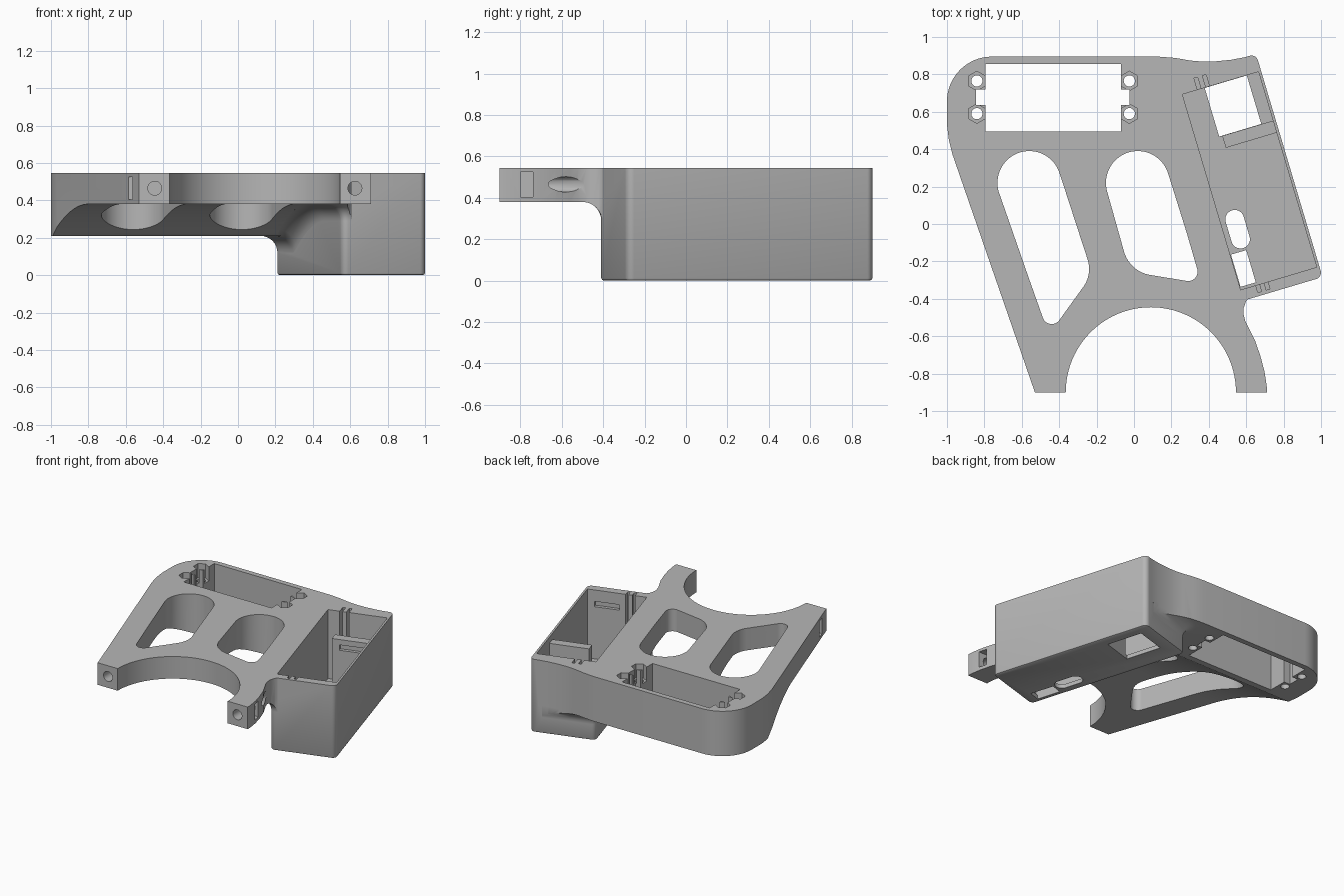
import bpy, bmesh
from math import sin, cos, pi, radians
from mathutils import Vector
from mathutils.geometry import convex_hull_2d

cube = bpy.data.objects.get("Cube")
if cube:
    bpy.data.objects.remove(cube, do_unlink=True)

TOP = 0.545
TILT = radians(16.6)
U0, U1, V0, V1, RAD = 0.415, 0.885, -0.56, 0.685, 0.035   # box in its own tilted axes

grey = bpy.data.materials.new("plain_grey")
grey.use_nodes = True
grey.diffuse_color = (0.47, 0.47, 0.47, 1)
grey.node_tree.nodes["Principled BSDF"].inputs["Base Color"].default_value = grey.diffuse_color


def tilt(u, v):
    return (u * cos(TILT) - v * sin(TILT), u * sin(TILT) + v * cos(TILT))


def arc(cx, cy, r, a0, a1, n=16):
    angles = [radians(a0 + (a1 - a0) * i / n) for i in range(n + 1)]
    return [(cx + r * cos(a), cy + r * sin(a)) for a in angles]


def circle(cx, cy, r, n=32):
    return arc(cx, cy, r, 0, 360, n)[:-1]


def hull(*circles):
    pts = [Vector(p) for c in circles for p in circle(*c, 64)]
    return [tuple(pts[i]) for i in convex_hull_2d(pts)]


def loft(name, rings):
    """Closed solid through a row of equal-length point rings."""
    bm = bmesh.new()
    rows = [[bm.verts.new(p) for p in ring] for ring in rings]
    bm.faces.new(rows[0])
    bm.faces.new(rows[-1])
    for a, b in zip(rows, rows[1:]):
        for i in range(len(a)):
            j = (i + 1) % len(a)
            bm.faces.new((a[i], a[j], b[j], b[i]))
    bmesh.ops.recalc_face_normals(bm, faces=bm.faces)
    mesh = bpy.data.meshes.new(name)
    bm.to_mesh(mesh)
    bm.free()
    obj = bpy.data.objects.new(name, mesh)
    bpy.context.collection.objects.link(obj)
    mesh.materials.append(grey)
    return obj


def prism(name, pts, z0, z1):
    return loft(name, [[(x, y, z) for x, y in pts] for z in (z0, z1)])


def block(name, u0, u1, v0, v1, z0, z1, turn=tilt):
    return prism(name, [turn(*p) for p in ((u0, v0), (u1, v0), (u1, v1), (u0, v1))], z0, z1)


def straight(x, y):
    return (x, y)


def combine(target, tool, operation):
    mod = target.modifiers.new("combine", "BOOLEAN")
    mod.operation, mod.object, mod.solver = operation, tool, "EXACT"
    bpy.context.view_layer.objects.active = target
    bpy.ops.object.modifier_apply(modifier=mod.name)
    bpy.data.objects.remove(tool, do_unlink=True)


def under(y):
    """Height of the plate's underside: thin at the front, deep at the back."""
    t = min(max((y + 0.12) / 0.57, 0), 1)
    return 0.38 - 0.17 * t * t


# Plate outline: legs, arch, neck, wavy back edge, rounded corner
outline = [(-0.53, -0.9)]
outline += arc(0.09, -0.9, 0.455, 180, 0, 48)
outline += [(0.71, -0.9), (0.71, -0.87), (0.698, -0.79), (0.677, -0.71), (0.65, -0.63),
            (0.615, -0.56), (0.595, -0.52), (0.585, -0.48), (0.586, -0.45), (0.598, -0.415),
            (0.615, -0.397), (0.645, -0.383), (0.82, -0.3), (0.63, 0.84), (0.61, 0.895),
            (0.52, 0.878), (0.44, 0.87), (0.37, 0.868), (0.3, 0.874), (0.22, 0.888), (0.13, 0.895)]
outline += arc(-0.76, 0.655, 0.24, 90, 180)
outline += [(-1, 0.53), (-0.99, 0.45), (-0.97, 0.37)]

frame = prism("mount_frame", outline, 0.05, TOP)
ys = [-1.1] + [-0.12 + 0.57 * i / 20 for i in range(21)] + [1.1]
side = [(y, under(y)) for y in ys] + [(1.1, 0.7), (-1.1, 0.7)]
combine(frame, loft("slab", [[(x, y, z) for y, z in side] for x in (-1.2, 1.2)]), "INTERSECT")

# Concave fillet where the box meets the underside of the plate
path = [(0.8, V1, 90), (0.6, V1, 90)]
for cv, a0 in ((V1 - RAD, 90), (V0 + RAD, 180)):
    for i in range(9):
        a = a0 + 90 * i / 8
        path.append((U0 + RAD + RAD * cos(radians(a)), cv + RAD * sin(radians(a)), a))
    if a0 == 90:
        path += [(U0, V1 - RAD + (V0 - V1 + 2 * RAD) * i / 24, 180) for i in range(1, 24)]
path.append((0.6, V0, 270))
F = 0.09
section = [(F - F * sin(i * pi / 16), -F + F * cos(i * pi / 16)) for i in range(9)]
section += [(-0.015, -F), (-0.015, 0.03), (F, 0.03)]
rings = []
for u, v, a in path:
    ring = []
    for d, h in section:
        x, y = tilt(u + d * cos(radians(a)), v + d * sin(radians(a)))
        ring.append((x, y, under(y) + h))
    rings.append(ring)
fillet = loft("fillet", rings)
combine(fillet, prism("clip", outline, 0.0, TOP), "INTERSECT")
combine(frame, fillet, "UNION")


# Deep tilted box with softened lower edge
def box_ring(inset, z):
    r, pts = RAD - inset, []
    for cu, cv, a in ((U1 - RAD, V1 - RAD, 0), (U0 + RAD, V1 - RAD, 90),
                      (U0 + RAD, V0 + RAD, 180), (U1 - RAD, V0 + RAD, 270)):
        pts += arc(cu, cv, r, a, a + 90, 8)
    return [(*tilt(*p), z) for p in pts]


box = loft("box", [box_ring(0.012, 0), box_ring(0.004, 0.004), box_ring(0, 0.012), box_ring(0, TOP)])
combine(frame, box, "UNION")

# Box pocket, inner partition, floor openings
combine(frame, block("pocket", 0.446, 0.87, -0.5, 0.59, 0.03, 0.7), "DIFFERENCE")
combine(frame, block("partition", 0.587, 0.875, 0.25, 0.317, 0.02, 0.5), "UNION")
cutters = [
    block("back_opening", 0.57, 0.805, 0.318, 0.589, -0.1, 0.1),
    block("front_opening", 0.45, 0.535, -0.485, -0.305, -0.1, 0.1),
    prism("cable_hole", [tilt(*p) for p in hull((0.523, -0.13, 0.05), (0.523, -0.24, 0.05))], -0.1, 0.1),
    block("partition_slot", 0.64, 0.82, 0.2, 0.275, 0.42, 0.46),
    block("front_wall_slot", 0.64, 0.82, -0.525, -0.45, 0.42, 0.46),
]
# Paired grooves in both end walls
for u in (0.53, 0.577):
    cutters.append(block("back_groove", u, u + 0.02, 0.55, 0.655, 0.25, 0.7))
    cutters.append(block("front_groove", u, u + 0.02, -0.54, -0.46, 0.25, 0.7))

# Weight-saving openings
cutters.append(prism("right_opening", hull((-0.56, 0.22, 0.17), (-0.405, -0.24, 0.165), (-0.44, -0.485, 0.05)), 0, 1))
cutters.append(prism("left_opening", hull((0.02, 0.22, 0.17), (0.115, -0.1, 0.175), (0.29, -0.255, 0.05)), 0, 1))

# Rectangular window with end notches, screw holes and hex nut seats
cutters.append(block("window", -0.795, -0.07, 0.495, 0.855, 0, 1, straight))
cutters.append(block("window_notches", -0.845, -0.025, 0.635, 0.72, 0, 1, straight))
for x in (-0.84, -0.025):
    for y in (0.59, 0.765):
        cutters.append(prism("screw_hole", circle(x, y, 0.03, 24), 0, 1))
        cutters.append(prism("nut_seat", arc(x, y, 0.052, 30, 330, 5), 0.44, 1))

# Leg bolt holes and side nut slots
for x, depth in ((-0.445, -0.6), (0.625, -0.45)):
    ring = circle(x, 0.465, 0.037)
    cutters.append(loft("bolt_hole", [[(px, y, pz) for px, pz in ring] for y in (-1, depth)]))
for x0, x1 in ((-0.7, -0.39), (0.575, 0.8)):
    cutters.append(block("nut_slot", x0, x1, -0.8, -0.74, 0.405, 0.525, straight))

for cutter in cutters:
    combine(frame, cutter, "DIFFERENCE")

bpy.ops.object.select_all(action="DESELECT")
frame.select_set(True)
bpy.context.view_layer.objects.active = frame
bpy.ops.object.shade_smooth_by_angle(angle=radians(30))
